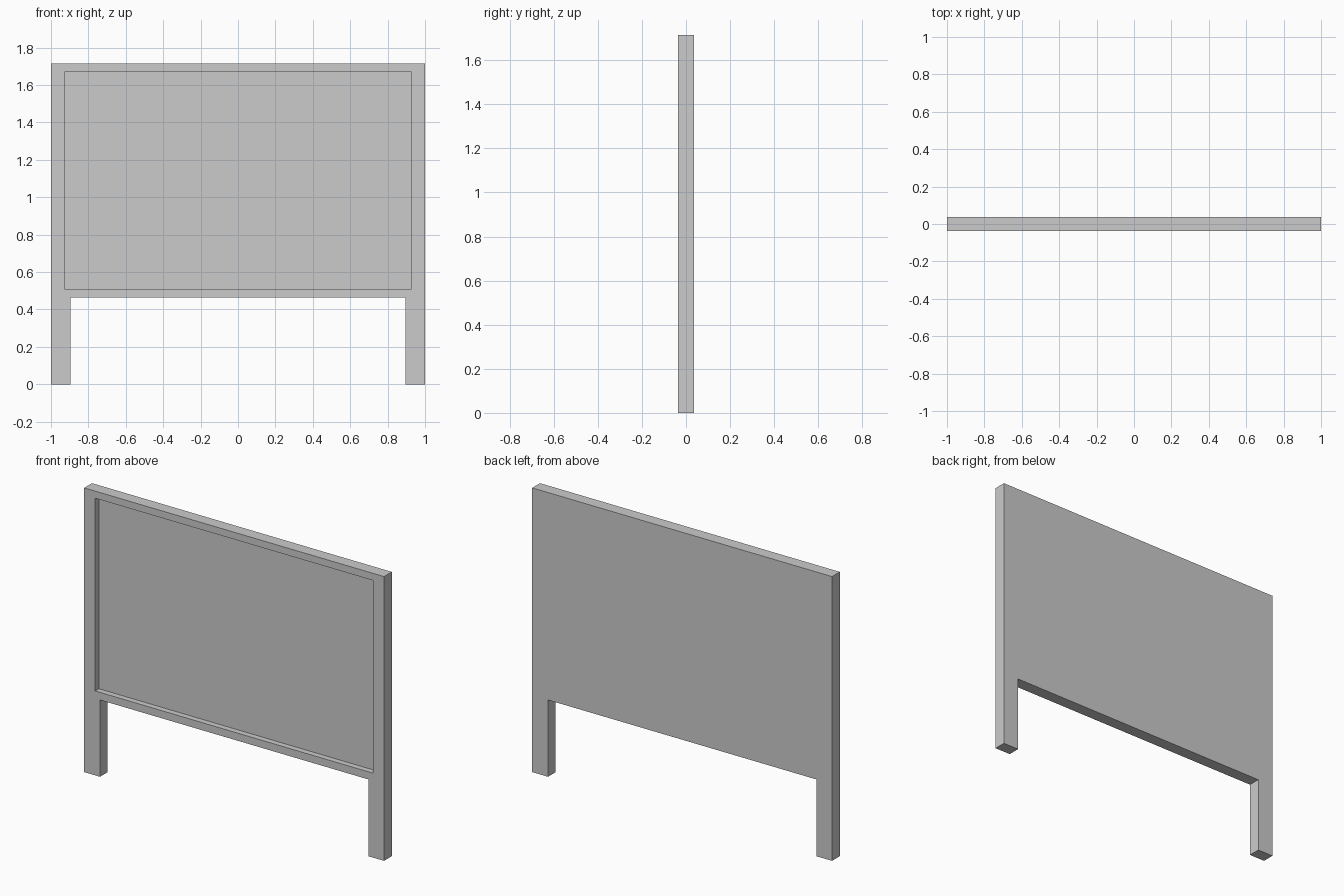
import bpy, bmesh
from mathutils import Vector

if "Cube" in bpy.data.objects:
    bpy.data.objects.remove(bpy.data.objects["Cube"])

HALF_W, LEG_X = 1.0, 0.895       # outer edge, inner leg edge
TOP, BOARD_Z = 1.714, 0.463      # top of board, underside of board
HALF_T, DEPTH = 0.037, 0.035     # half thickness, recess depth


def extrude_profile(name, points, y0, y1):
    """Solid from an x/z outline extruded along y."""
    bm = bmesh.new()
    face = bm.faces.new([bm.verts.new((x, y0, z)) for x, z in points])
    new = bmesh.ops.extrude_face_region(bm, geom=[face])["geom"]
    verts = [v for v in new if isinstance(v, bmesh.types.BMVert)]
    bmesh.ops.translate(bm, verts=verts, vec=Vector((0, y1 - y0, 0)))
    bmesh.ops.recalc_face_normals(bm, faces=bm.faces)
    mesh = bpy.data.meshes.new(name)
    bm.to_mesh(mesh)
    bm.free()
    obj = bpy.data.objects.new(name, mesh)
    bpy.context.collection.objects.link(obj)
    return obj


# Board with two legs, outlined on the right half and mirrored
half = [(LEG_X, BOARD_Z), (LEG_X, 0), (HALF_W, 0), (HALF_W, TOP)]
outline = half + [(-x, z) for x, z in reversed(half)]
board = extrude_profile("board_with_legs", outline, -HALF_T, HALF_T)

# Shallow recess for the display panel on the front
rx, rz0, rz1 = 0.927, 0.509, 1.671
cutter = extrude_profile("recess_cutter",
                         [(-rx, rz0), (rx, rz0), (rx, rz1), (-rx, rz1)],
                         -HALF_T - 0.1, -HALF_T + DEPTH)
cutter.hide_render = True
cutter.hide_set(True)
cutter.display_type = 'WIRE'

cut = board.modifiers.new("panel_recess", 'BOOLEAN')
cut.operation = 'DIFFERENCE'
cut.solver = 'EXACT'
cut.object = cutter
